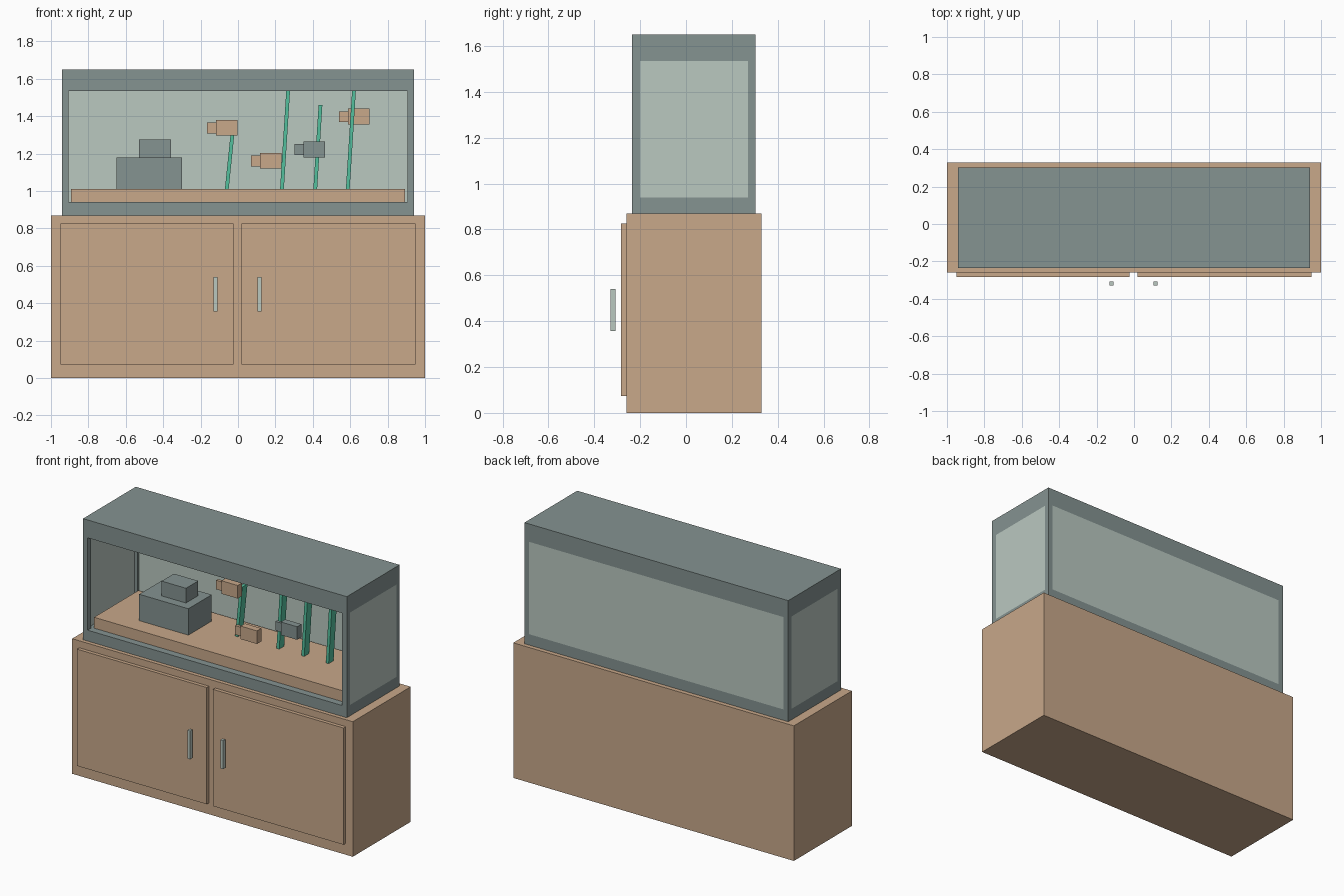
import bpy
import bmesh

if "Cube" in bpy.data.objects:
    bpy.data.objects.remove(bpy.data.objects["Cube"])


def srgb(r, g, b):
    return tuple(((c / 255 + 0.055) / 1.055) ** 2.4 for c in (r, g, b)) + (1.0,)


def material(name, rgb):
    m = bpy.data.materials.new(name)
    m.diffuse_color = srgb(*rgb)
    m.use_nodes = True
    m.node_tree.nodes["Principled BSDF"].inputs["Base Color"].default_value = m.diffuse_color
    return m


TAN = material("tan_wood", (200, 168, 138))
SLATE = material("slate_grey", (133, 147, 145))
GLASS = material("pale_glass", (186, 200, 192))
GREEN = material("plant_green", (84, 192, 158))


def parts(name, boxes, mat):
    """One object from boxes given as (x0, x1, y0, y1, z0, z1, lean in x)."""
    bm = bmesh.new()
    for x0, x1, y0, y1, z0, z1, *lean in boxes:
        for v in bmesh.ops.create_cube(bm, size=1)["verts"]:
            top = v.co.z > 0
            v.co = (x1 if v.co.x > 0 else x0,
                    y1 if v.co.y > 0 else y0,
                    z1 if top else z0)
            if lean and top:
                v.co.x += lean[0]
    mesh = bpy.data.meshes.new(name)
    bm.to_mesh(mesh)
    bm.free()
    mesh.materials.append(mat)
    obj = bpy.data.objects.new(name, mesh)
    bpy.context.collection.objects.link(obj)
    return obj


# Cabinet with two doors and free-standing handle bars
parts("cabinet", [(-1, 1, -0.26, 0.33, 0, 0.87)], TAN)
for side, x0, x1, hx in (("left", -0.95, -0.025, -0.12), ("right", 0.02, 0.95, 0.115)):
    parts(side + "_door", [(x0, x1, -0.283, -0.26, 0.073, 0.825)], TAN)
    parts(side + "_handle", [(hx - 0.01, hx + 0.01, -0.33, -0.308, 0.357, 0.54)], GLASS)

# Tank frame: base, lid and four corner posts
X, Y0, Y1 = 0.94, -0.235, 0.302
ZB, ZT = 0.94, 1.535
parts("tank_base", [(-X, X, Y0, Y1, 0.87, ZB)], SLATE)
parts("tank_lid", [(-X, X, Y0, Y1, ZT, 1.65)], SLATE)
for side, a, b in (("left", -X, -0.907), ("right", 0.907, X)):
    parts(side + "_posts", [(a, b, Y0, -0.2, ZB, ZT), (a, b, 0.27, Y1, ZB, ZT)], SLATE)

# Glass panes on the sides and back; the front is open
parts("left_glass", [(-X, -0.925, -0.2, 0.27, ZB, ZT)], GLASS)
parts("right_glass", [(0.925, X, -0.2, 0.27, ZB, ZT)], GLASS)
parts("back_glass", [(-0.907, 0.907, 0.287, Y1, ZB, ZT)], GLASS)

# Sand bed and stacked rocks
parts("sand_bed", [(-0.893, 0.893, -0.19, 0.262, ZB, 1.01)], TAN)
parts("lower_rock", [(-0.65, -0.3, -0.077, 0.16, 1.01, 1.18)], SLATE)
parts("upper_rock", [(-0.53, -0.357, -0.02, 0.105, 1.18, 1.275)], SLATE)

# Leaning plants: base x, top z, lean
for i, (x, top, lean) in enumerate([(-0.06, 1.34, 0.034), (0.235, 1.535, 0.033),
                                    (0.413, 1.46, 0.028), (0.587, 1.535, 0.033)]):
    parts(f"plant_{i + 1}", [(x - 0.01, x + 0.01, 0.07, 0.12, 1.01, top, lean)], GREEN)

# Fish: tail tip x, centre y, centre z
for i, (x, y, z, mat) in enumerate([(-0.165, 0.022, 1.338, TAN), (0.07, -0.118, 1.162, TAN),
                                    (0.303, -0.042, 1.222, SLATE), (0.54, 0.15, 1.398, TAN)]):
    parts(f"fish_{i + 1}", [(x + 0.047, x + 0.163, y - 0.022, y + 0.022, z - 0.042, z + 0.042),
                            (x, x + 0.047, y - 0.01, y + 0.01, z - 0.03, z + 0.028)], mat)
